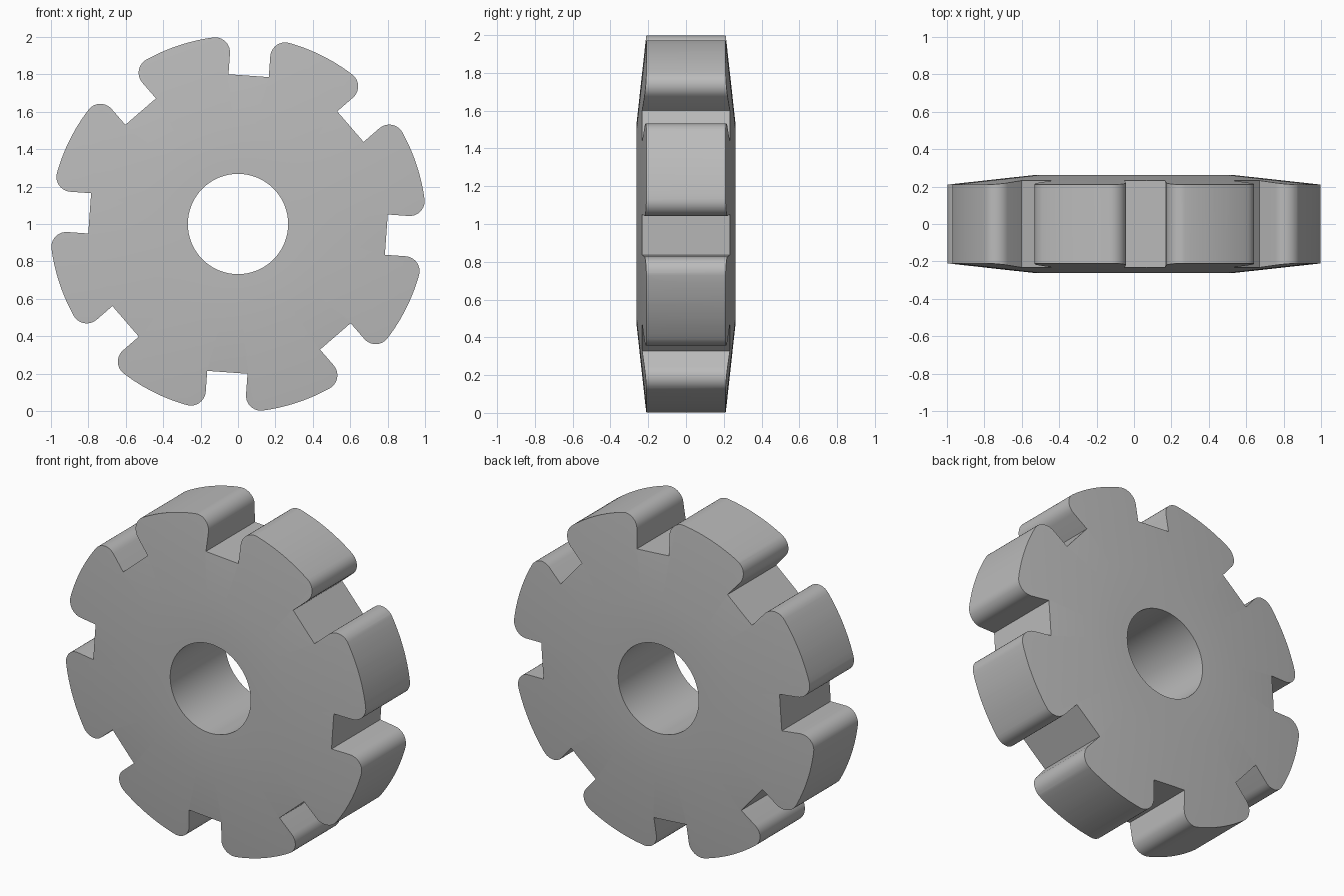
import bpy, bmesh, math
from mathutils import Vector, Matrix

if "Cube" in bpy.data.objects:
    bpy.data.objects.remove(bpy.data.objects["Cube"])

OUTER, BORE, CREASE = 1.006, 0.268, 0.53
HALF_HUB, HALF_RIM = 0.262, 0.21
SLOTS, SLOT_FLOOR, SLOT_HALF, FILLET = 8, 0.795, 0.108, 0.08
SLOT_ANGLE = math.radians(-4.1)

grey = bpy.data.materials.new("grey metal")
grey.use_nodes = True
colour = (0.5, 0.5, 0.5, 1)
grey.diffuse_color = colour
grey.node_tree.nodes["Principled BSDF"].inputs["Base Color"].default_value = colour


def make_object(name, bm):
    bmesh.ops.recalc_face_normals(bm, faces=bm.faces)
    mesh = bpy.data.meshes.new(name)
    bm.to_mesh(mesh)
    bm.free()
    mesh.materials.append(grey)
    obj = bpy.data.objects.new(name, mesh)
    bpy.context.collection.objects.link(obj)
    obj.location.z = 1
    return obj


# Tapered disc with a bore, turned about the y axis
def turned_disc(steps=144):
    bm = bmesh.new()
    blank = OUTER + 0.1
    slope = (HALF_HUB - HALF_RIM) / (OUTER - CREASE)
    half_blank = HALF_HUB - slope * (blank - CREASE)
    side = [(BORE, HALF_HUB), (CREASE, HALF_HUB), (blank, half_blank)]
    profile = side + [(r, -y) for r, y in reversed(side)]
    verts = [bm.verts.new((r, y, 0)) for r, y in profile]
    edges = [bm.edges.new((verts[i - 1], verts[i])) for i in range(len(verts))]
    bmesh.ops.spin(bm, geom=verts + edges, cent=(0, 0, 0), axis=(0, 1, 0),
                   angle=math.tau, steps=steps, use_merge=True)
    bmesh.ops.remove_doubles(bm, verts=bm.verts, dist=1e-5)
    return make_object("slotted_wheel", bm)


# One half of a slot and its rounded tooth corner, from the floor outwards
def half_slot(steps=10):
    v = SLOT_HALF + FILLET
    u = math.sqrt((OUTER - FILLET) ** 2 - v ** 2)
    end = math.atan2(v, u)
    points = [Vector((SLOT_FLOOR, SLOT_HALF))]
    for i in range(steps + 1):
        a = -math.pi / 2 + (end + math.pi / 2) * i / steps
        points.append(Vector((u + FILLET * math.cos(a), v + FILLET * math.sin(a))))
    return points, end


# Toothed outline, extruded through the whole thickness
def toothed_prism(arc_steps=12):
    half, end = half_slot()
    pitch = math.tau / SLOTS
    section = [Vector((p.x, -p.y)) for p in reversed(half)] + half
    for i in range(1, arc_steps):
        a = end + (pitch - 2 * end) * i / arc_steps
        section.append(Vector((OUTER * math.cos(a), OUTER * math.sin(a))))
    bm = bmesh.new()
    verts = []
    for k in range(SLOTS):
        turn = Matrix.Rotation(SLOT_ANGLE + k * pitch, 2)
        for p in section:
            q = turn @ p
            verts.append(bm.verts.new((q.x, -0.4, q.y)))
    face = bm.faces.new(verts)
    grown = bmesh.ops.extrude_face_region(bm, geom=[face])["geom"]
    moved = [g for g in grown if isinstance(g, bmesh.types.BMVert)]
    bmesh.ops.translate(bm, verts=moved, vec=(0, 0.8, 0))
    return make_object("tooth_cutter", bm)


wheel = turned_disc()
cutter = toothed_prism()
cutter.hide_render = True

# Trim the disc to the toothed outline
trim = wheel.modifiers.new("teeth", "BOOLEAN")
trim.operation = "INTERSECT"
trim.solver = "EXACT"
trim.object = cutter
bpy.ops.object.select_all(action="DESELECT")
wheel.select_set(True)
bpy.context.view_layer.objects.active = wheel
bpy.ops.object.modifier_apply(modifier=trim.name)
bpy.data.objects.remove(cutter)
bpy.ops.object.shade_smooth_by_angle(angle=math.radians(30))
